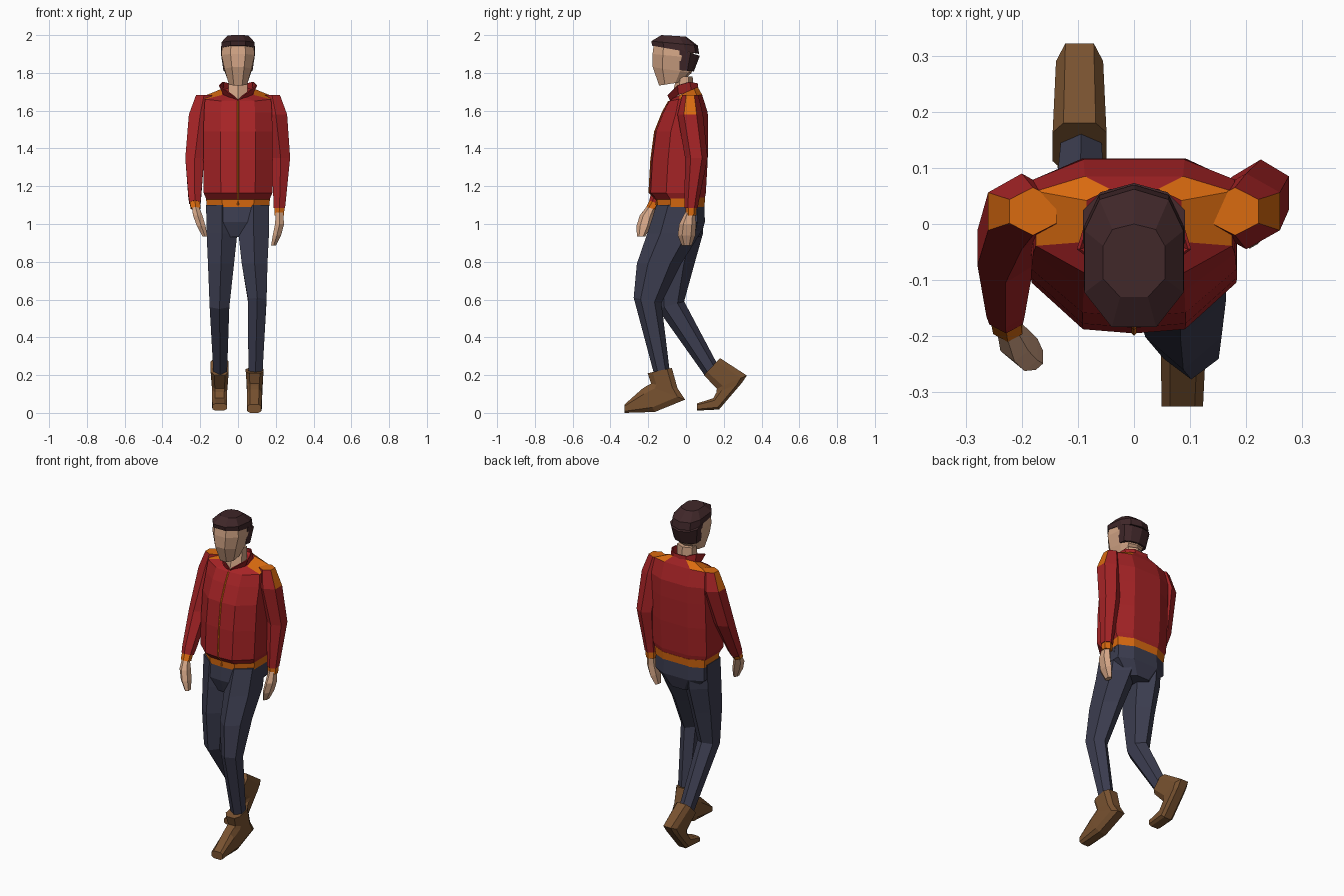
import bpy, bmesh
from mathutils import Vector


def material(name, rgb):
    m = bpy.data.materials.new(name)
    m.diffuse_color = (*rgb, 1)
    return m


RED = material("jacket red", (0.38, 0.017, 0.019))
ORANGE = material("trim orange", (0.70, 0.145, 0.005))
NAVY = material("trouser navy", (0.045, 0.047, 0.080))
BROWN = material("boot brown", (0.19, 0.085, 0.03))
HAIR = material("hair dark brown", (0.050, 0.020, 0.022))
SKIN = material("skin", (0.66, 0.38, 0.24))


def mirrored(half):
    """Close a half section (front to back, x >= 0) into a full one."""
    return half + [(-u, v) for u, v in reversed(half) if u > 0]


HEX = mirrored([(0, -1), (1, -.5), (1, .5), (0, 1)])
CHAMFER = mirrored([(.6, -1), (1, -.6), (1, .6), (.6, 1)])
BODY = mirrored([(0, -1), (.5, -.95), (1, -.4), (1, .7), (.5, 1), (0, 1)])
SKULL = mirrored([(.45, -1), (1, -.5), (1, .4), (.7, .85), (0, 1)])
NAPE = mirrored([(1, -1), (1, .1), (.65, .7), (0, 1)])


def finish(name, bm, mats, rule=None):
    bmesh.ops.recalc_face_normals(bm, faces=bm.faces)
    bm.normal_update()
    for f in bm.faces:
        if rule and rule(f.calc_center_median(), f.normal):
            f.material_index = 1
    me = bpy.data.meshes.new(name)
    bm.to_mesh(me)
    bm.free()
    for m in mats:
        me.materials.append(m)
    ob = bpy.data.objects.new(name, me)
    bpy.context.collection.objects.link(ob)
    return ob


def loft(name, section, rings, *mats, rule=None):
    """Ring = (centre x, half width, front y, front z, back y, back z)."""
    bm = bmesh.new()
    loops = []
    for cx, hw, yf, zf, yb, zb in rings:
        loops.append([bm.verts.new((cx + u * hw,
                                    (yf + yb) / 2 + v * (yb - yf) / 2,
                                    (zf + zb) / 2 + v * (zb - zf) / 2)) for u, v in section])
    n = len(section)
    for a, b in zip(loops, loops[1:]):
        for i in range(n):
            j = (i + 1) % n
            bm.faces.new((a[i], a[j], b[j], b[i]))
    bm.faces.new(loops[0])
    bm.faces.new(loops[-1])
    return finish(name, bm, mats, rule)


def level(cx, hw, yf, yb, z):
    return (cx, hw, yf, z, yb, z)


# Jacket body with orange shoulder yoke
torso = [level(0, .165, -.155, .098, 1.125),
         level(0, .182, -.195, .105, 1.165),
         level(0, .184, -.185, .115, 1.34),
         level(0, .183, -.165, .117, 1.49),
         level(0, .180, -.125, .115, 1.59),
         (0, .175, -.092, 1.65, .085, 1.685),
         (0, .085, -.072, 1.665, .062, 1.725)]
loft("jacket_body", BODY, torso, RED, ORANGE,
     rule=lambda c, n: c.z > 1.665 and abs(c.x) > .06 and c.y > -.03 and n.z < .995)
loft("jacket_waistband", BODY, [level(0, .165, -.157, .097, 1.09),
                                level(0, .170, -.160, .102, 1.14)], ORANGE)

# Zip running down the front profile
bm = bmesh.new()
prev = None
for r in [(0, 0, -.16, 1.10)] + torso[:-1]:
    row = [bm.verts.new((x, r[2] - d, r[3])) for x, d in ((-.006, -.002), (0, .004), (.006, -.002))]
    if prev:
        for i in (0, 1):
            bm.faces.new((prev[i], prev[i + 1], row[i + 1], row[i]))
    prev = row
finish("jacket_zip", bm, [ORANGE])

# Open collar, mirrored strips
low = [(0, -.082, 1.65), (.078, -.04, 1.685), (.085, .03, 1.70), (.042, .063, 1.715), (0, .066, 1.715)]
high = [(.03, -.098, 1.68), (.102, -.045, 1.733), (.082, .02, 1.752), (.045, .062, 1.745), (0, .062, 1.742)]
bm = bmesh.new()
for s in (1, -1):
    a, b = [[bm.verts.new((s * x, y, z)) for x, y, z in row] for row in (low, high)]
    for i in range(4):
        bm.faces.new((a[i], a[i + 1], b[i + 1], b[i]))
collar = finish("jacket_collar", bm, [RED])
solid = collar.modifiers.new("thickness", 'SOLIDIFY')
solid.thickness = .006


# Sleeves, cuffs and hands: shoulder is shared, the rest follows the pose
def arm(side, s, sleeve, cuff, hand):
    shoulder = [level(s * .18, .042, -.02, .065, 1.683), level(s * .2, .06, -.045, .09, 1.58)]
    loft(side + "_sleeve", HEX, shoulder + sleeve, RED, ORANGE,
         rule=lambda c, n: c.z > 1.6 and (n.z > .9 or (abs(c.x) > .2 and abs(n.y) < .3)))
    loft(side + "_cuff", HEX, cuff, ORANGE)
    loft(side + "_hand", HEX, hand, SKIN)


arm("left", 1,
    [level(.226, .05, -.005, .115, 1.35), level(.221, .034, -.008, .072, 1.14), level(.219, .030, -.008, .062, 1.085)],
    [level(.219, .027, -.002, .058, 1.10), level(.218, .026, -.002, .055, 1.045)],
    [level(.219, .019, -.005, .048, 1.06), level(.220, .024, -.036, .053, 1.0),
     level(.206, .022, -.044, .050, .94), level(.188, .013, -.022, .030, .885)])
arm("right", -1,
    [level(-.229, .05, -.105, .02, 1.35), (-.229, .034, -.185, 1.16, -.105, 1.13),
     (-.228, .030, -.195, 1.125, -.13, 1.10)],
    [(-.228, .027, -.19, 1.13, -.135, 1.105), (-.225, .026, -.21, 1.09, -.155, 1.075)],
    [(-.224, .019, -.21, 1.09, -.16, 1.08), level(-.213, .025, -.245, -.17, 1.045),
     level(-.195, .023, -.262, -.185, .99), level(-.175, .013, -.26, -.215, .935)])

# Trousers: seat plus two legs, left stepping forward
loft("trouser_seat", BODY, [level(0, .163, -.155, .097, 1.11),
                            level(0, .165, -.165, .100, 1.01),
                            level(0, .08, -.14, .075, .93)], NAVY)
loft("left_trouser_leg", HEX, [level(.083, .082, -.157, .095, 1.10),
                               level(.083, .081, -.205, .075, .95),
                               level(.088, .068, -.260, -.025, .79),
                               (.102, .049, -.277, .61, -.13, .58),
                               (.092, .037, -.165, .19, -.085, .21)], NAVY)
loft("right_trouser_leg", HEX, [level(-.085, .084, -.155, .097, 1.10),
                                level(-.085, .081, -.170, .090, .95),
                                level(-.090, .069, -.180, .045, .79),
                                (-.098, .052, -.150, .55, -.010, .59),
                                (-.094, .036, .105, .19, .165, .26)], NAVY)

# Boots: shaft top, heel, ball, toe
loft("left_boot", CHAMFER, [(.088, .047, -.203, .21, -.075, .238),
                            (.088, .042, -.185, .155, -.045, .13),
                            (.088, .040, -.205, .145, -.005, .07),
                            (.088, .040, -.235, .125, -.165, .005),
                            (.086, .037, -.325, .045, -.325, 0)], BROWN)
loft("right_boot", CHAMFER, [(-.097, .048, .095, .20, .180, .29),
                             (-.097, .042, .163, .128, .322, .198),
                             (-.097, .040, .162, .11, .295, .158),
                             (-.097, .040, .145, .078, .175, .018),
                             (-.097, .038, .058, .05, .058, .012)], BROWN)

# Head, neck and hair
loft("neck", HEX, [(0, .052, -.08, 1.65, .045, 1.68),
                   (0, .050, -.050, 1.78, .035, 1.78)], SKIN)
loft("face", SKULL, [(0, .048, -.142, 1.733, -.02, 1.752),
                     (0, .072, -.176, 1.83, .03, 1.80),
                     (0, .088, -.177, 1.90, .04, 1.88),
                     (0, .083, -.170, 1.955, .04, 1.955)], SKIN)
loft("hair_top", SKULL, [(0, .089, -.179, 1.944, .070, 1.90),
                         (0, .088, -.184, 1.968, .062, 1.945),
                         (0, .055, -.130, 2.0, .0, 1.992)], HAIR)
loft("hair_back", NAPE, [(0, .091, -.035, 1.925, .073, 1.89),
                         (0, .077, -.035, 1.815, .042, 1.808)], HAIR)
